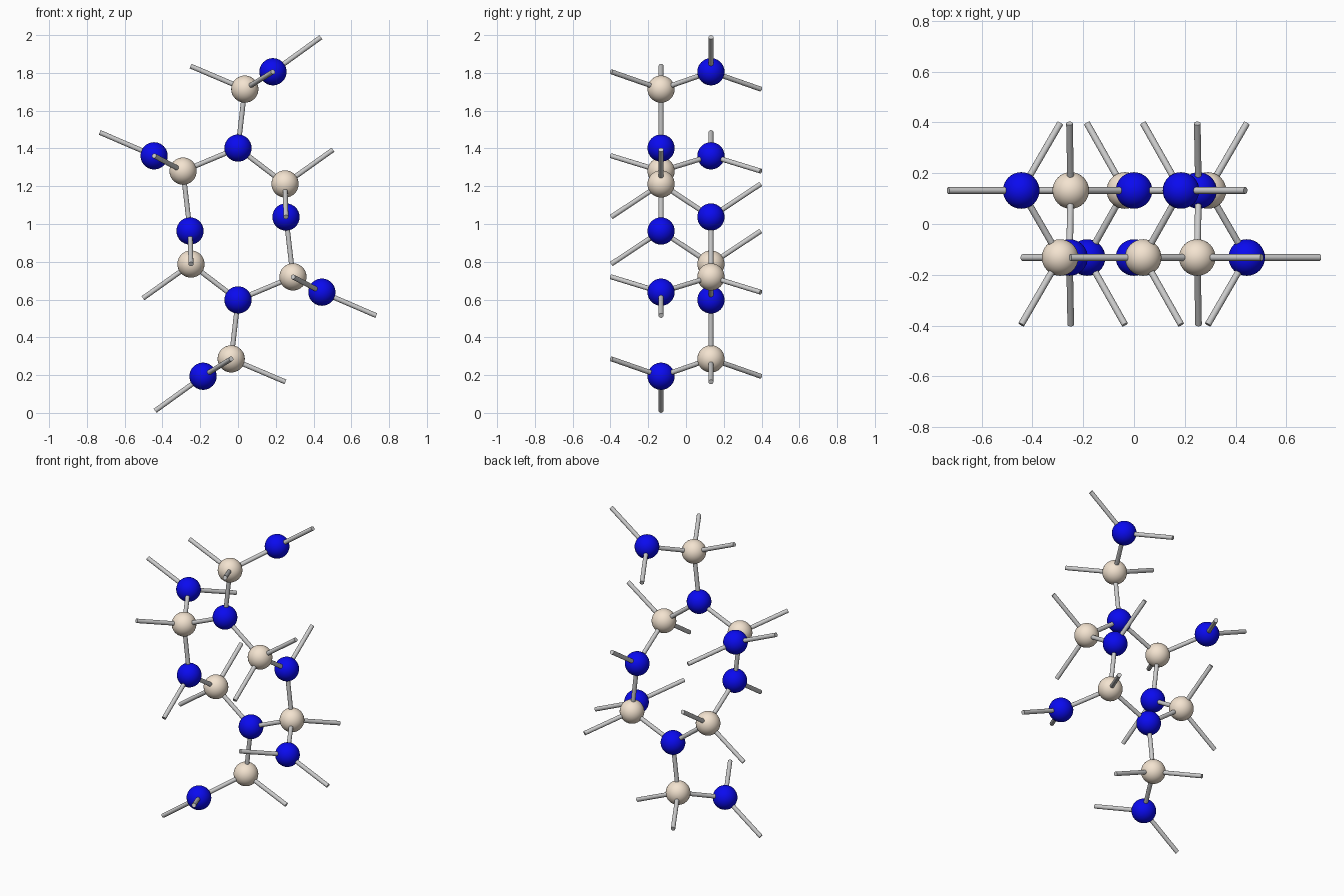
import bpy
from mathutils import Vector

if "Cube" in bpy.data.objects:
    bpy.data.objects.remove(bpy.data.objects["Cube"])

Y = 0.132          # layer offset; layers repeat every 4*Y along y
ATOM_R, STICK_R = 0.072, 0.013


def material(name, rgb):
    m = bpy.data.materials.new(name)
    m.diffuse_color = (*rgb, 1)
    m.use_nodes = True
    m.node_tree.nodes["Principled BSDF"].inputs["Base Color"].default_value = m.diffuse_color
    return m


blue = material("blue", (0.003, 0.003, 0.87))
beige = material("beige", (0.90, 0.77, 0.63))


def ball(name, p, mat):
    bpy.ops.mesh.primitive_uv_sphere_add(segments=32, ring_count=20, radius=ATOM_R, location=p)
    o = bpy.context.object
    o.name = name
    o.data.materials.append(mat)
    bpy.ops.object.shade_smooth()


def stick(a, b):
    d = b - a
    bpy.ops.mesh.primitive_cylinder_add(vertices=20, radius=STICK_R, depth=d.length,
                                        location=(a + b) / 2)
    o = bpy.context.object
    o.name = "bond_stick"
    o.rotation_mode = 'QUATERNION'
    o.rotation_quaternion = Vector((0, 0, 1)).rotation_difference(d)
    bpy.ops.object.shade_smooth_by_angle()


# Upper half: name -> position relative to the centre of inversion
atoms = {
    "blue_top":    Vector((0.185, Y, 0.806)),
    "beige_top":   Vector((0.036, -Y, 0.714)),
    "blue_hub":    Vector((0.0, -Y, 0.402)),
    "beige_left":  Vector((-0.291, -Y, 0.280)),
    "blue_outer":  Vector((-0.444, Y, 0.361)),
    "beige_right": Vector((0.249, -Y, 0.212)),
    "blue_inner":  Vector((0.254, Y, 0.037)),
}
A = atoms
rep = Vector((0, 4 * Y, 0))
bonds = []

# Bonds within the front layer and down to the other half
for n in ("beige_top", "beige_left", "beige_right"):
    bonds.append((A["blue_hub"], A[n]))
bonds.append((A["beige_left"], -A["blue_inner"]))

# Cross-layer bonds, each with open-ended copies to the next repeat
for w, b in (("beige_top", "blue_top"), ("beige_left", "blue_outer"), ("beige_right", "blue_inner")):
    bonds += [(A[w], A[b]), (A[w], A[b] - rep), (A[b], A[w] + rep)]

# Open-ended bonds lying inside a layer
for n, d in (("blue_top", (0.254, 0, 0.183)), ("beige_top", (-0.287, 0, 0.122)),
             ("blue_outer", (-0.288, 0, 0.124)), ("beige_right", (0.254, 0, 0.181))):
    bonds.append((A[n], A[n] + Vector(d)))

# Build both halves by inversion through the centre
centre = Vector((0, 0, 1))
for s in (1, -1):
    for n, p in atoms.items():
        ball(n + ("_upper" if s > 0 else "_lower"), centre + s * p,
             blue if n.startswith("blue") else beige)
    for a, b in bonds:
        stick(centre + s * a, centre + s * b)
